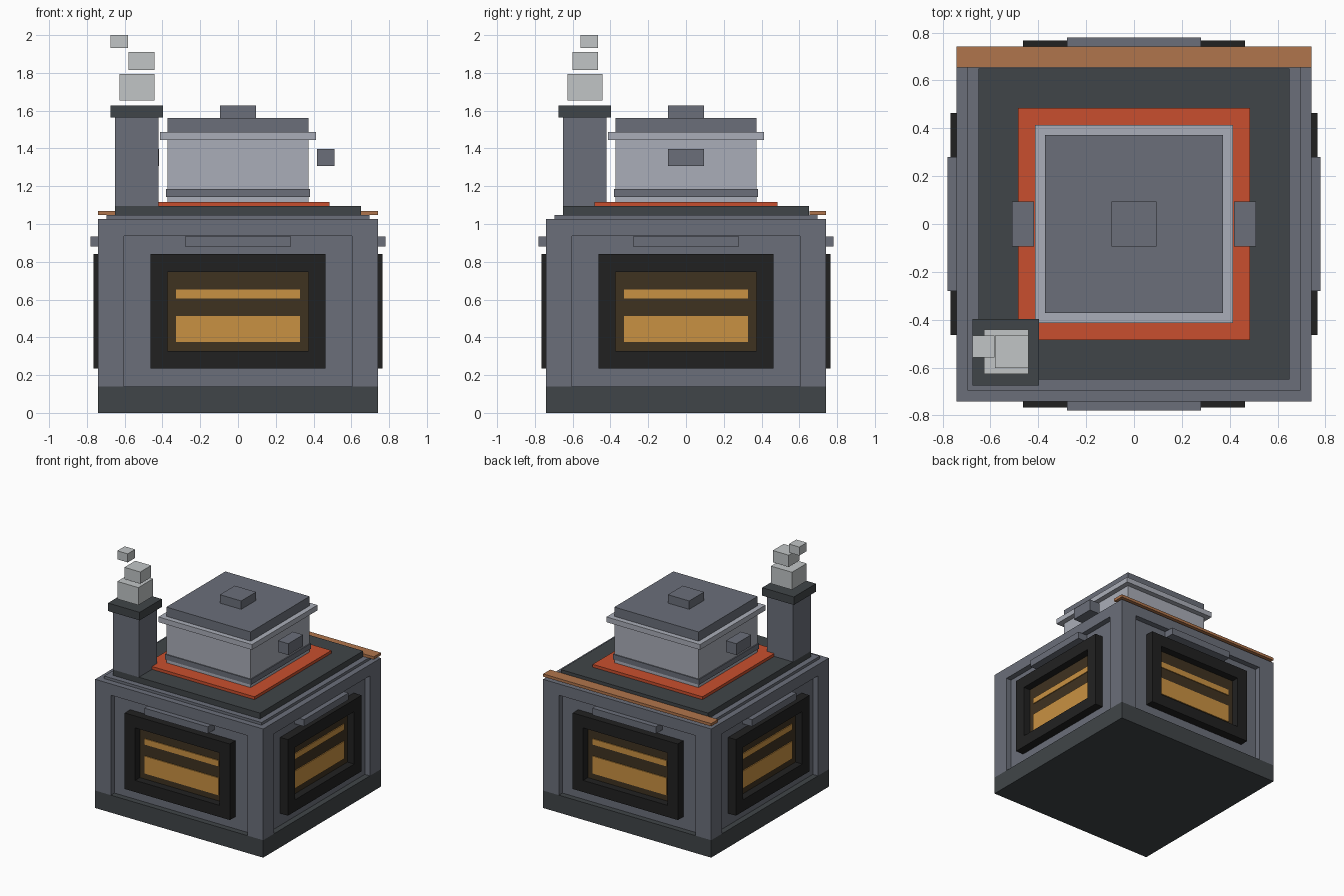
import bpy, bmesh
from mathutils import Matrix, Vector
from math import pi

if "Cube" in bpy.data.objects:
    bpy.data.objects.remove(bpy.data.objects["Cube"])


def material(name, hexcode):
    def lin(c):
        return c / 12.92 if c <= 0.04045 else ((c + 0.055) / 1.055) ** 2.4
    m = bpy.data.materials.new(name)
    m.diffuse_color = [lin(int(hexcode[i:i + 2], 16) / 255) for i in (0, 2, 4)] + [1]
    m.use_nodes = True
    m.node_tree.nodes["Principled BSDF"].inputs["Base Color"].default_value = m.diffuse_color
    return m


GREY = material("steel grey", "6B6F7A")
LIGHT = material("pale steel", "AAAEB8")
CHAR = material("charcoal", "404548")
RED = material("hot orange", "C94F2E")
COPPER = material("copper", "B0754C")
BLACK = material("black", "212121")
BROWN = material("dark glass", "3F3220")
AMBER = material("amber glow", "C99142")
SMOKE = material("smoke grey", "C1C5C6")


def boxes(name, mat, ranges, turn=0):
    """One object from boxes given as (x0, x1, y0, y1, z0, z1), turned about z."""
    bm = bmesh.new()
    for x0, x1, y0, y1, z0, z1 in ranges:
        mid = Vector((x0 + x1, y0 + y1, z0 + z1)) / 2
        size = Matrix.Diagonal((x1 - x0, y1 - y0, z1 - z0, 1))
        bmesh.ops.create_cube(bm, size=1, matrix=Matrix.Translation(mid) @ size)
    bm.transform(Matrix.Rotation(turn, 4, 'Z'))
    mesh = bpy.data.meshes.new(name)
    bm.to_mesh(mesh)
    bm.free()
    mesh.materials.append(mat)
    ob = bpy.data.objects.new(name, mesh)
    bpy.context.collection.objects.link(ob)
    return ob


def slab(name, mat, r, z0, z1):
    return boxes(name, mat, [(-r, r, -r, r, z0, z1)])


# Oven body: plinth, recessed core, corner posts, top beam
slab("plinth", CHAR, 0.742, 0, 0.139)
slab("oven_core", GREY, 0.697, 0.139, 0.937)
for i, (sx, sy) in enumerate([(-1, -1), (1, -1), (1, 1), (-1, 1)]):
    xs = sorted((sx * 0.604, sx * 0.742))
    ys = sorted((sy * 0.604, sy * 0.742))
    boxes(f"corner_post_{i + 1}", GREY, [(*xs, *ys, 0.139, 0.937)])
slab("top_beam", GREY, 0.742, 0.937, 1.027)
slab("top_step", GREY, 0.695, 1.027, 1.048)
slab("cooktop", CHAR, 0.65, 1.048, 1.094)
slab("hot_plate", RED, 0.485, 1.094, 1.117)
boxes("copper_rail", COPPER, [(-0.742, 0.742, 0.653, 0.742, 1.048, 1.07)])

# Identical door on all four sides
for i, side in enumerate(("front", "right", "back", "left")):
    a = i * pi / 2
    y0, y1 = -0.766, -0.69
    boxes(side + "_door_frame", BLACK, [
        (-0.464, -0.372, y0, y1, 0.235, 0.842),
        (0.372, 0.464, y0, y1, 0.235, 0.842),
        (-0.372, 0.372, y0, y1, 0.235, 0.328),
        (-0.372, 0.372, y0, y1, 0.747, 0.842)], a)
    boxes(side + "_window", BROWN, [(-0.372, 0.372, -0.706, -0.69, 0.328, 0.747)], a)
    boxes(side + "_glow", AMBER, [
        (-0.327, 0.327, -0.713, -0.706, 0.375, 0.514),
        (-0.327, 0.327, -0.713, -0.706, 0.606, 0.652)], a)
    boxes(side + "_door_handle", GREY, [(-0.28, 0.28, -0.78, -0.69, 0.88, 0.935)], a)

# Cooking pot
slab("pot", LIGHT, 0.372, 1.117, 1.445)
slab("pot_band", GREY, 0.38, 1.144, 1.186)
slab("pot_rim", LIGHT, 0.413, 1.445, 1.487)
slab("pot_lid", GREY, 0.372, 1.487, 1.561)
slab("lid_knob", GREY, 0.094, 1.561, 1.628)
boxes("pot_handles", GREY, [(0.418, 0.51, -0.094, 0.094, 1.307, 1.398),
                            (-0.51, -0.418, -0.094, 0.094, 1.307, 1.398)])

# Chimney and smoke puffs
boxes("chimney", GREY, [(-0.65, -0.42, -0.65, -0.42, 1.094, 1.564)])
boxes("chimney_cap", CHAR, [(-0.675, -0.396, -0.675, -0.396, 1.564, 1.628)])
boxes("smoke", SMOKE, [
    (-0.627, -0.441, -0.627, -0.441, 1.655, 1.795),
    (-0.581, -0.441, -0.602, -0.465, 1.816, 1.91),
    (-0.675, -0.583, -0.558, -0.465, 1.932, 2.0)])
